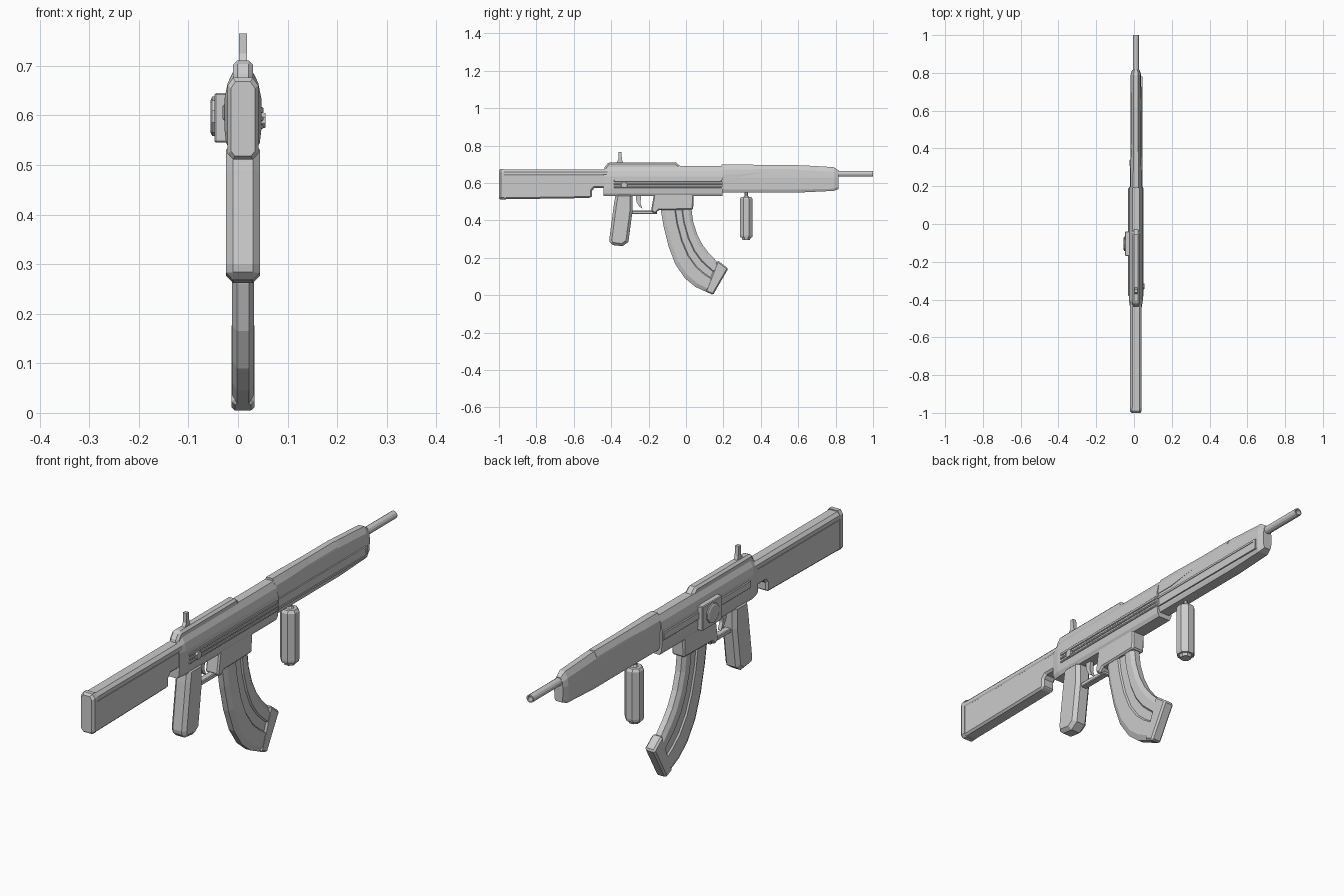
import bpy, bmesh
from math import cos, sin, tau, radians
from mathutils import Vector

CX = 0.01  # centre plane of the body


def loft(name, rings):
    """Skin a list of closed rings and cap both ends."""
    bm = bmesh.new()
    vs = [[bm.verts.new(p) for p in r] for r in rings]
    n = len(rings[0])
    for a, b in zip(vs, vs[1:]):
        for i in range(n):
            j = (i + 1) % n
            bm.faces.new((a[i], a[j], b[j], b[i]))
    bm.faces.new(vs[0])
    bm.faces.new(vs[-1])
    bmesh.ops.recalc_face_normals(bm, faces=bm.faces)
    me = bpy.data.meshes.new(name)
    bm.to_mesh(me)
    bm.free()
    ob = bpy.data.objects.new(name, me)
    bpy.context.collection.objects.link(ob)
    return ob


def prism(name, pts, x0, x1, chamfer=0.0):
    """Extrude a (y, z) side profile across x, chamfering its sharp edges."""
    ob = loft(name, [[(x, y, z) for y, z in pts] for x in (x0, x1)])
    if chamfer:
        m = ob.modifiers.new("chamfer", 'BEVEL')
        m.width, m.segments, m.angle_limit = chamfer, 1, radians(50)
    return ob


def box(name, x0, x1, y0, y1, z0, z1, chamfer=0.0):
    return prism(name, [(y0, z0), (y1, z0), (y1, z1), (y0, z1)], x0, x1, chamfer)


def section(y, half):
    """Mirrored cross-section from (half width, z) pairs, bottom to top."""
    return [(CX + w, y, z) for w, z in half] + [(CX - w, y, z) for w, z in reversed(half)]


def turned(name, axis, centre, profile, sides):
    """Revolve (distance, radius) pairs around an axis."""
    rings = []
    for d, r in profile:
        ring = []
        for i in range(sides):
            a = tau * (i + 0.5) / sides
            u, v = r * cos(a), r * sin(a)
            off = {'X': (d, u, v), 'Y': (u, d, v), 'Z': (u, v, d)}[axis]
            ring.append(Vector(centre) + Vector(off))
        rings.append(ring)
    return loft(name, rings)


# Stock: lower blade, upper spine and butt pad
prism("stock_blade", [(-0.985, 0.513), (-0.51, 0.52), (-0.502, 0.53), (-0.502, 0.56),
                      (-0.49, 0.573), (-0.42, 0.573), (-0.42, 0.648), (-0.985, 0.648)],
      CX - 0.029, CX + 0.029, 0.008)
spine = [(0.027, 0.64), (0.031, 0.647), (0.030, 0.66), (0.018, 0.672)]
loft("stock_spine", [section(-0.985, spine), section(-0.42, spine)])
butt = [(0.020, 0.511), (0.031, 0.523), (0.031, 0.66), (0.02, 0.676)]
butt_in = [(0.016, 0.518), (0.024, 0.528), (0.024, 0.655), (0.015, 0.668)]
loft("butt_pad", [section(-1.0, butt_in), section(-0.99, butt), section(-0.972, butt)])

# Receiver with faceted shoulders
body = [(0.026, 0.53), (0.034, 0.545), (0.037, 0.57), (0.037, 0.635), (0.031, 0.665), (0.018, 0.69)]
tail = [(0.020, 0.53), (0.029, 0.545), (0.031, 0.57), (0.031, 0.635), (0.028, 0.655), (0.016, 0.672)]
loft("receiver", [section(-0.44, tail), section(-0.405, body), section(0.195, body)])
prism("receiver_top", [(-0.44, 0.66), (-0.435, 0.685), (-0.415, 0.711), (-0.055, 0.711),
                       (-0.03, 0.69), (-0.03, 0.66)], CX - 0.02, CX + 0.02, 0.009)
prism("rear_sight", [(-0.375, 0.705), (-0.362, 0.725), (-0.362, 0.765), (-0.346, 0.765),
                     (-0.342, 0.725), (-0.335, 0.705)], CX - 0.008, CX + 0.008)

# Handguard, raised top cover and hollow barrel
guard = [(0.022, 0.55), (0.028, 0.565), (0.029, 0.63), (0.025, 0.67), (0.012, 0.695)]
nose = [(0.021, 0.558), (0.027, 0.57), (0.028, 0.63), (0.024, 0.66), (0.012, 0.685)]
tip = [(0.014, 0.568), (0.019, 0.58), (0.020, 0.63), (0.017, 0.652), (0.009, 0.668)]
loft("handguard", [section(0.19, guard), section(0.62, guard), section(0.79, nose), section(0.815, tip)])
cover = [(0.0315, 0.63), (0.0315, 0.645), (0.028, 0.672), (0.014, 0.699)]
cover_low = [(0.026, 0.655), (0.026, 0.66), (0.024, 0.675), (0.012, 0.697)]
loft("handguard_cover", [section(0.19, cover), section(0.27, cover), section(0.42, cover_low), section(0.6, cover_low)])
turned("barrel", 'Y', (CX, 0, 0.65), [(0.78, 0.016), (1.0, 0.016), (1.0, 0.011), (0.9, 0.011)], 12)

# Right-hand side rails and slot frame
for i, (z0, z1) in enumerate([(0.573, 0.582), (0.589, 0.598), (0.605, 0.617)]):
    box(f"receiver_rail_{i}", 0.04, 0.051, -0.385, 0.19, z0, z1, 0.002)
box("handguard_panel", 0.03, 0.0415, 0.2, 0.77, 0.58, 0.607)
for i, z in enumerate((0.572, 0.607)):
    box(f"handguard_rail_{i}", 0.03, 0.044, 0.195, 0.78, z, z + 0.008)
box("handguard_rail_end", 0.03, 0.044, 0.77, 0.78, 0.58, 0.607)
turned("selector", 'X', (0, -0.33, 0.59), [(0.04, 0.02), (0.055, 0.016)], 8)

# Left-hand housing with a faceted knob
box("left_housing", -0.047, -0.015, -0.17, -0.04, 0.545, 0.645, 0.003)
turned("left_knob", 'X', (0, -0.105, 0.598), [(-0.04, 0.04), (-0.052, 0.04), (-0.0555, 0.032)], 10)
box("left_strip", -0.031, -0.02, -0.38, 0.19, 0.59, 0.622, 0.003)

# Pistol grip, trigger and guard
prism("pistol_grip", [(-0.375, 0.545), (-0.385, 0.49), (-0.41, 0.30), (-0.405, 0.27), (-0.34, 0.262),
                      (-0.308, 0.285), (-0.286, 0.45), (-0.285, 0.545)], CX - 0.034, CX + 0.034, 0.014)
prism("trigger", [(-0.27, 0.545), (-0.265, 0.50), (-0.25, 0.475), (-0.232, 0.462),
                  (-0.243, 0.49), (-0.24, 0.545)], CX - 0.008, CX + 0.008)
box("trigger_guard", CX - 0.014, CX + 0.014, -0.295, -0.155, 0.434, 0.452, 0.003)
prism("magazine_well", [(-0.17, 0.55), (-0.187, 0.45), (-0.165, 0.436), (-0.145, 0.455),
                        (0.038, 0.458), (0.042, 0.55)], CX - 0.029, CX + 0.029, 0.006)

# Curved magazine: channelled cross-section swept between rear and front edges
rear = [(-0.137, 0.47), (-0.12, 0.37), (-0.093, 0.26), (-0.057, 0.165), (-0.005, 0.09), (0.05, 0.045), (0.112, 0.016)]
front = [(0.028, 0.47), (0.038, 0.395), (0.06, 0.325), (0.09, 0.267), (0.125, 0.222), (0.152, 0.195), (0.175, 0.165)]
shape = [(0, 0.012), (0.12, 0.022), (0.45, 0.022), (0.48, 0.016), (0.68, 0.016), (0.71, 0.022), (0.9, 0.022), (1, 0.012)]
rings = []
for r, f in zip(rear, front):
    mid = [(w, Vector(r).lerp(Vector(f), t)) for t, w in shape]
    rings.append([(CX + w, *p) for w, p in mid] + [(CX - w, *p) for w, p in reversed(mid)])
loft("magazine", rings)
prism("magazine_base", [(0.103, 0.02), (0.145, 0.002), (0.226, 0.143), (0.168, 0.187)],
      CX - 0.023, CX + 0.023, 0.007)

# Vertical foregrip hung on a thin post
turned("foregrip", 'Z', (CX, 0.322, 0),
       [(0.296, 0.022), (0.308, 0.026), (0.308, 0.034), (0.32, 0.037), (0.515, 0.037),
        (0.526, 0.03), (0.526, 0.016), (0.535, 0.009), (0.56, 0.009)], 8)
